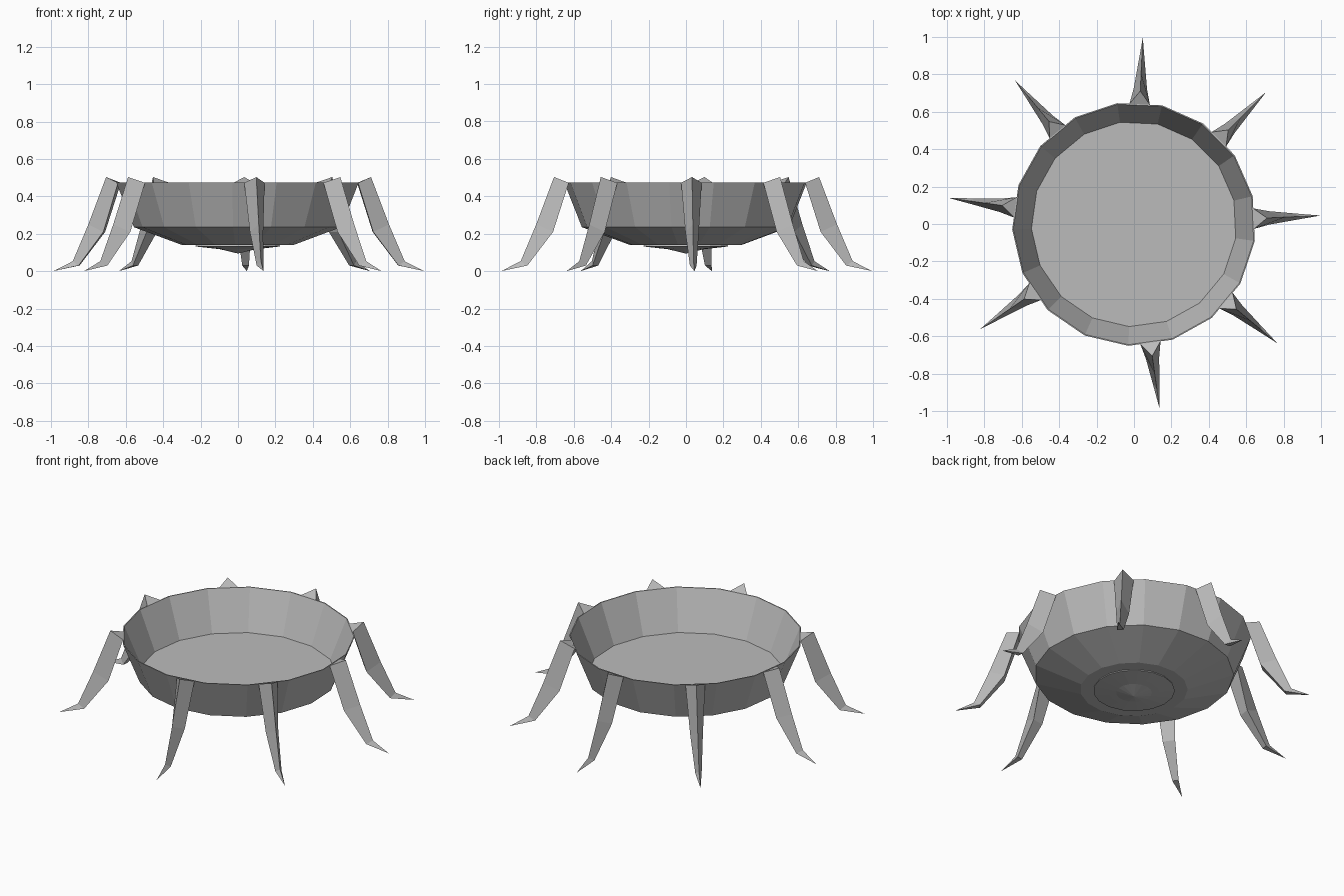
import bpy
import bmesh
from math import cos, sin, radians, tau

if "Cube" in bpy.data.objects:
    bpy.data.objects.remove(bpy.data.objects["Cube"], do_unlink=True)

SIDES = 17
STEP = tau / SIDES
LEG_START = radians(87.3)          # middle of the bowl side holding the first leg

grey = bpy.data.materials.new("stone grey")
grey.use_nodes = True
grey.diffuse_color = (0.5, 0.5, 0.5, 1)
grey.node_tree.nodes["Principled BSDF"].inputs["Base Color"].default_value = (0.5, 0.5, 0.5, 1)


def finish(name, bm):
    bmesh.ops.recalc_face_normals(bm, faces=bm.faces[:])
    mesh = bpy.data.meshes.new(name)
    bm.to_mesh(mesh)
    bm.free()
    mesh.materials.append(grey)
    obj = bpy.data.objects.new(name, mesh)
    bpy.context.collection.objects.link(obj)
    return obj


def lathe(name, profile):
    """Turn (radius, height) points about z, closing both ends with flat caps."""
    bm = bmesh.new()
    rings = []
    for r, z in profile:
        angles = [LEG_START + (i + 0.5) * STEP for i in range(SIDES)]
        rings.append([bm.verts.new((r * cos(a), r * sin(a), z)) for a in angles])
    for low, high in zip(rings, rings[1:]):
        for i in range(SIDES):
            j = (i + 1) % SIDES
            bm.faces.new((low[i], low[j], high[j], high[i]))
    bm.faces.new(rings[0])
    bm.faces.new(rings[-1])
    return finish(name, bm)


def leg(name, angle):
    """Three-sided spike leg: outer ridge, two inner edges, pointed foot."""
    # outer radius, outer height, inner radius, inner height, half width
    sections = [(0.712, 0.503, 0.640, 0.472, 0.055),
                (0.808, 0.250, 0.722, 0.210, 0.036),
                (0.892, 0.053, 0.858, 0.030, 0.018)]
    bm = bmesh.new()

    def point(r, side, z):
        return bm.verts.new((r * cos(angle) - side * sin(angle),
                             r * sin(angle) + side * cos(angle), z))

    rings = [[point(ro, 0, zo), point(ri, w, zi), point(ri, -w, zi)]
             for ro, zo, ri, zi, w in sections]
    tip = point(0.998, 0, 0.0)
    bm.faces.new(rings[0])
    for a, b in zip(rings, rings[1:]):
        for i in range(3):
            j = (i + 1) % 3
            bm.faces.new((a[i], a[j], b[j], b[i]))
    for i in range(3):
        bm.faces.new((rings[-1][i], rings[-1][(i + 1) % 3], tip))
    return finish(name, bm)


# Thin-walled bowl with a sloping underside and flat inner floor
lathe("bowl", [(0.30, 0.14), (0.557, 0.235), (0.652, 0.475),
               (0.646, 0.475), (0.549, 0.24)])

# Stepped boss with a shallow point below the bowl
lathe("underside_boss", [(0.004, 0.095), (0.10, 0.118), (0.14, 0.122),
                         (0.228, 0.132), (0.222, 0.145)])

# Eight legs on every second side of the bowl, leaving one wider gap
for k in range(-4, 4):
    leg(f"leg_{k + 5}", LEG_START + 2 * k * STEP + (STEP * 0 if k > -5 else STEP))
